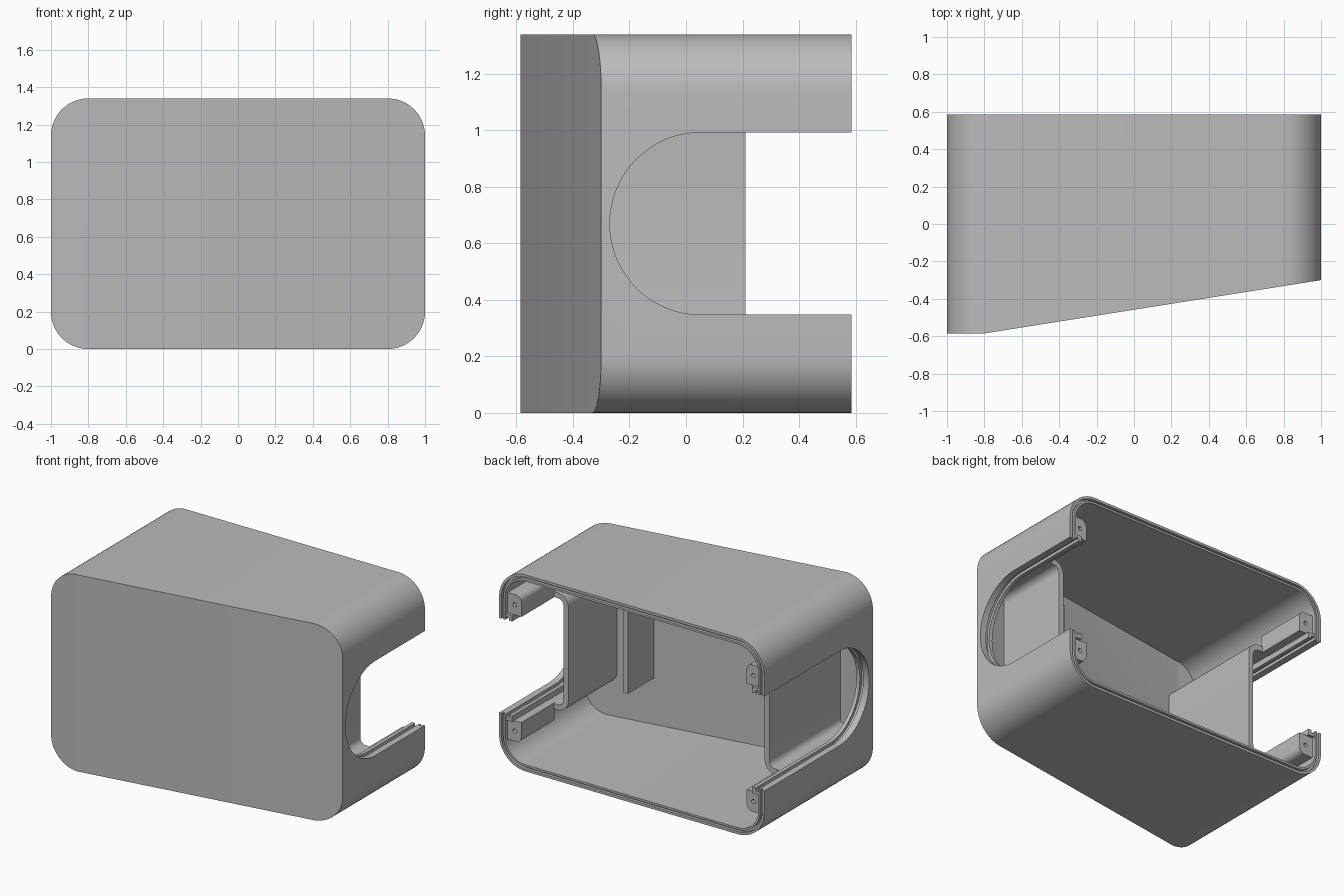
import bpy, bmesh
from math import sin, cos, pi, radians
from mathutils import Vector

if "Cube" in bpy.data.objects:
    bpy.data.objects.remove(bpy.data.objects["Cube"])

H, MID, BACK, FRONT = 1.34, 0.67, 0.585, -0.585
WALL, SKIN = 0.045, 0.025       # side wall and front thickness
SLOT_R = 0.3225                 # half height of the side openings

grey = bpy.data.materials.new("housing grey")
grey.use_nodes = True
grey.diffuse_color = (0.5, 0.5, 0.5, 1)
grey.node_tree.nodes["Principled BSDF"].inputs["Base Color"].default_value = (0.5, 0.5, 0.5, 1)


def arc(cx, cz, r, a0, a1, n=14):
    steps = [radians(a0 + (a1 - a0) * i / n) for i in range(n + 1)]
    return [(cx + r * cos(a), cz + r * sin(a)) for a in steps]


def rounded(inset):
    """Rounded body outline in x and z, moved inward by inset."""
    r, x, z = 0.2 - inset, 0.8, MID - 0.2
    return (arc(x, MID + z, r, 0, 90) + arc(-x, MID + z, r, 90, 180)
            + arc(-x, MID - z, r, 180, 270) + arc(x, MID - z, r, 270, 360))


def u_path(centre, r, back):
    """Round-ended opening in y and z, open towards the back."""
    return [(back, MID - r)] + arc(centre, MID, r, 270, 90, 36) + [(back, MID + r)]


def prism(name, loop, axis, a, b, clip=None):
    """Extrude a closed outline along x or y; clip keeps it behind the sloped front."""
    bm = bmesh.new()
    place = (lambda p, t: (t, p[0], p[1])) if axis == "x" else (lambda p, t: (p[0], t, p[1]))
    ends = [[bm.verts.new(place(p, t)) for p in loop] for t in (a, b)]
    n = len(loop)
    bm.faces.new(ends[0])
    bm.faces.new(ends[1][::-1])
    for i in range(n):
        j = (i + 1) % n
        bm.faces.new((ends[0][i], ends[1][i], ends[1][j], ends[0][j]))
    if clip is not None:
        slope = Vector((0.285, -1.8, 0)).normalized()
        for point, normal in ((Vector((-0.8, FRONT, 0)), slope),
                              (Vector((0, FRONT, 0)), Vector((0, -1, 0)))):
            geom = bm.verts[:] + bm.edges[:] + bm.faces[:]
            bmesh.ops.bisect_plane(bm, geom=geom, dist=1e-5, plane_co=point - normal * clip,
                                   plane_no=normal, clear_outer=True)
            rim = [e for e in bm.edges if e.is_boundary]
            if rim:
                bmesh.ops.holes_fill(bm, edges=rim, sides=0)
    bmesh.ops.recalc_face_normals(bm, faces=bm.faces[:])
    me = bpy.data.meshes.new(name)
    bm.to_mesh(me)
    bm.free()
    me.materials.append(grey)
    ob = bpy.data.objects.new(name, me)
    bpy.context.collection.objects.link(ob)
    return ob


def activate(ob):
    bpy.ops.object.select_all(action="DESELECT")
    ob.select_set(True)
    bpy.context.view_layer.objects.active = ob


def cut(ob, cutter):
    activate(ob)
    mod = ob.modifiers.new("cut", "BOOLEAN")
    mod.operation, mod.solver, mod.object = "DIFFERENCE", "EXACT", cutter
    bpy.ops.object.modifier_apply(modifier=mod.name)
    bpy.data.objects.remove(cutter)


def box(x0, x1, z0, z1):
    return [(x0, z0), (x1, z0), (x1, z1), (x0, z1)]


parts = []

# Hollow shell, open at the back
shell = prism("shell", rounded(0), "y", -0.7, BACK, clip=0)
cut(shell, prism("cavity", rounded(WALL), "y", -0.7, 0.8, clip=SKIN))

# Groove round the back rim
ring = prism("rim_groove", rounded(0.017), "y", BACK - 0.02, 0.7)
cut(ring, prism("ring_core", rounded(0.031), "y", 0.4, 0.8))
cut(shell, ring)
parts.append(shell)

# Each side: opening, double rail round it, recessed pocket
for side, label, centre in ((1, "left", 0.053), (-1, "right", -0.222)):
    cut(shell, prism("opening", u_path(centre, SLOT_R, 0.9), "x", side * 0.9, side * 1.1))

    def rail(name, offset, x0, x1):
        loop = u_path(centre, SLOT_R + 0.04, 0.58) + u_path(centre, SLOT_R + offset, 0.58)[::-1]
        parts.append(prism(label + name, loop, "x", side * x0, side * x1, clip=0.01))

    rail("_rail_base", 0.02, 0.929, 0.958)
    rail("_rail_lip", 0, 0.905, 0.93)

    def channel(x, half, r):
        return ([(0.958, MID + half)] + arc(x + r, MID + half - r, r, 90, 180, 8)
                + arc(x + r, MID - half + r, r, 180, 270, 8) + [(0.958, MID - half)])

    loop = channel(0.74, 0.4, 0.08) + channel(0.775, 0.363, 0.045)[::-1]
    loop = [(side * x, z) for x, z in loop]
    parts.append(prism(label + "_pocket", loop, "y", -0.7, 0.21, clip=0.01))

    # Screw bosses above and below the opening
    for up, level in ((1, "upper"), (-1, "lower")):
        outline = [(0.96, 0.5), (0.96, 0.36), (0.85, 0.36)] + arc(0.89, 0.46, 0.04, 180, 90, 6)
        outline = [(side * x, MID + up * z) for x, z in outline]
        boss = prism(label + "_" + level + "_boss", outline, "y", 0.2, 0.56)
        hole = arc(side * 0.9, MID + up * 0.43, 0.014, 0, 345, 23)
        cut(boss, prism("screw_hole", hole, "y", 0.46, 0.7))
        parts.append(boss)

# Upright rib behind the front panel
parts.append(prism("front_rib", box(0.49, 0.525, 0.36, 0.99), "y", -0.7, -0.075, clip=0.01))

for ob in parts:
    activate(ob)
    bpy.ops.object.shade_smooth_by_angle(angle=radians(30))
